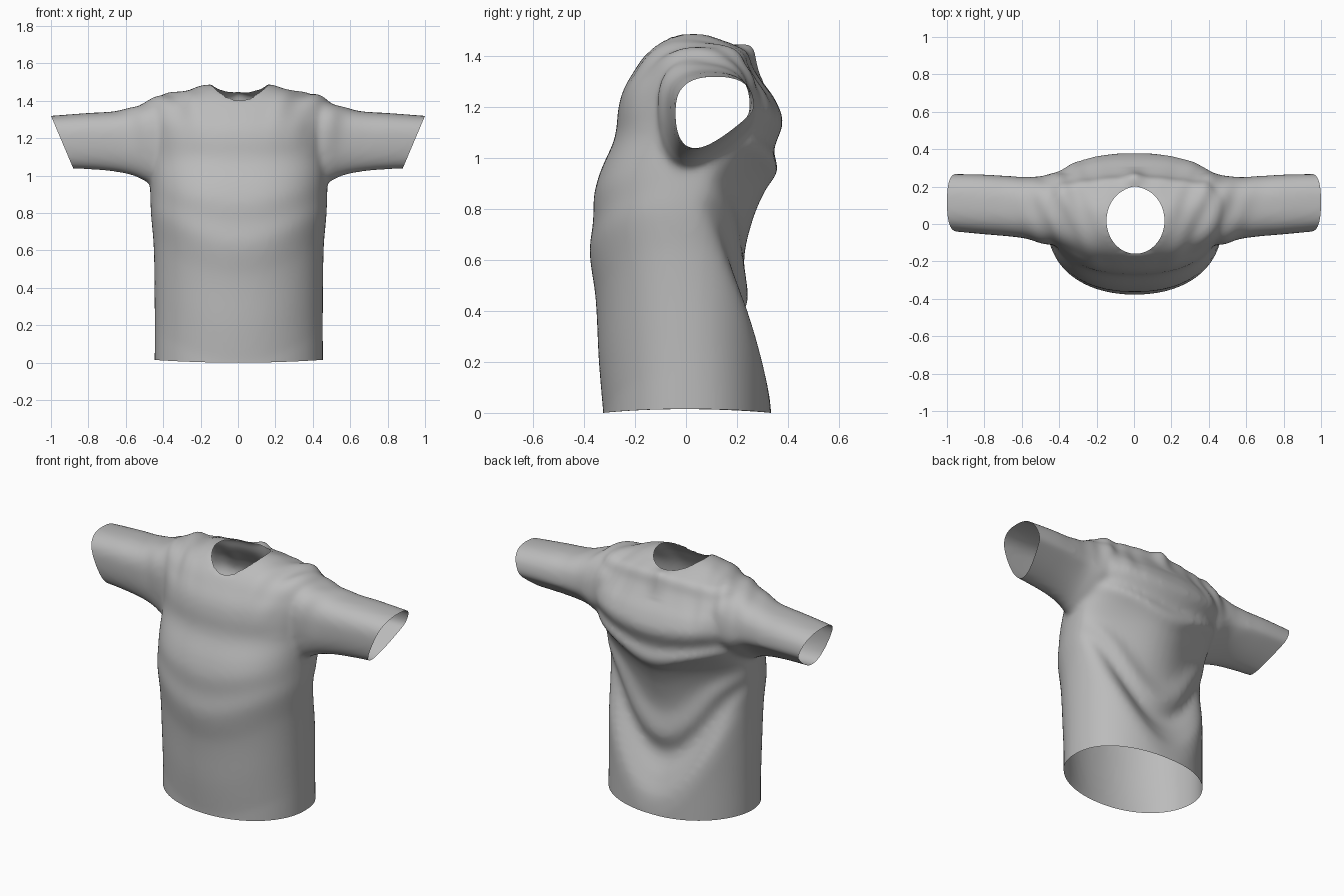
import bpy, bmesh, math
from mathutils import Vector

cube = bpy.data.objects.get("Cube")
if cube:
    bpy.data.objects.remove(cube, do_unlink=True)


def lookup(table, t, col=1):
    """Smooth interpolation down one column of a table keyed by column 0."""
    t = min(max(t, table[0][0]), table[-1][0])
    last = len(table) - 1
    i = next(k for k in range(last) if t <= table[k + 1][0])
    a, b = table[i], table[i + 1]
    before, after = table[max(i - 1, 0)], table[min(i + 2, last)]
    span = b[0] - a[0]
    ma = (b[col] - before[col]) / (b[0] - before[0]) * span
    mb = (after[col] - a[col]) / (after[0] - a[0]) * span
    f = (t - a[0]) / span
    rise = f * f * (3 - 2 * f)
    return a[col] + (b[col] - a[col]) * rise + ma * f * (1 - f) ** 2 - mb * f * f * (1 - f)


def power(v, e):
    return math.copysign(abs(v) ** e, v)


def loft(bm, rings):
    """Closed tube through a list of rings of points."""
    loops = [[bm.verts.new(p) for p in ring] for ring in rings]
    n = len(loops[0])
    for a, b in zip(loops, loops[1:]):
        for i in range(n):
            j = (i + 1) % n
            bm.faces.new((a[i], a[j], b[j], b[i]))
    bm.faces.new(loops[0][::-1])
    bm.faces.new(loops[-1])


# Torso: height, half width, side seam y, roundness of the section
TORSO = [
    (0.0, 0.45, 0.0, 0.94), (0.3, 0.45, 0.0, 0.94), (0.62, 0.455, 0.0, 0.91), (0.8, 0.47, 0.02, 0.88),
    (0.95, 0.475, 0.06, 0.87), (1.22, 0.485, 0.09, 0.85), (1.32, 0.495, 0.1, 0.85), (1.38, 0.48, 0.1, 0.85),
    (1.42, 0.43, 0.09, 0.87), (1.455, 0.31, 0.07, 0.9), (1.485, 0.18, 0.04, 0.95),
]
# Front: height, y
FRONT = [
    (0.0, -0.325), (0.2, -0.342), (0.45, -0.355), (0.63, -0.378), (0.75, -0.365), (0.86, -0.36),
    (0.95, -0.335), (1.08, -0.28), (1.2, -0.265), (1.27, -0.245), (1.34, -0.205), (1.4, -0.165),
    (1.45, -0.115), (1.485, -0.07),
]
# Draped back: height, y
BACK = [
    (0.0, 0.335), (0.1, 0.32), (0.2, 0.275), (0.33, 0.215), (0.45, 0.243), (0.6, 0.228),
    (0.75, 0.26), (0.87, 0.31), (0.95, 0.36), (1.03, 0.345), (1.14, 0.38),
    (1.23, 0.35), (1.3, 0.3), (1.36, 0.262), (1.42, 0.24), (1.45, 0.18), (1.485, 0.1),
]
# How steeply the folds hang towards the middle
SAG = [(0.0, 2.3), (0.5, 2.3), (0.73, 2.2), (0.87, 1.6), (1.0, 0.75), (1.15, 0.25), (1.33, 0.0), (1.5, 0.0)]
# Slacker section on the right of the back, tighter across the shoulders
SLACK_RIGHT = [(0.0, 0.12), (0.5, 0.14), (0.8, 0.2), (0.97, 0.05), (1.1, -0.05), (1.5, -0.05)]
SLACK_LEFT = [(0.0, -0.06), (0.4, -0.02), (0.8, 0.08), (0.97, 0.0), (1.1, -0.05), (1.5, -0.05)]
# Sleeve: x, front y, back y, bottom z, top z
SLEEVE = [
    (0.3, -0.1, 0.28, 1.0, 1.39), (0.45, -0.11, 0.268, 0.975, 1.4), (0.55, -0.085, 0.252, 1.02, 1.375),
    (0.65, -0.068, 0.255, 1.045, 1.345), (0.8, -0.055, 0.265, 1.06, 1.335), (1.06, -0.03, 0.27, 1.07, 1.315),
]
SIDES = 72
ANGLES = [math.tau * i / SIDES for i in range(SIDES)]


def torso_ring(z):
    w, yc, e = (lookup(TORSO, z, c) for c in (1, 2, 3))
    sag = lookup(SAG, z)
    ring = []
    for a in ANGLES:
        x = w * power(math.cos(a), e)
        s = math.sin(a)
        drop = sag * (math.hypot(x, 0.32) - 0.32)
        if s > 0:
            edge = lookup(BACK, z - drop)
            bulge = e + lookup(SLACK_LEFT if x > 0 else SLACK_RIGHT, z)
        else:
            edge = lookup(FRONT, z - 0.3 * drop)
            bulge = e
        ring.append((x + 0.004, yc + (edge - yc) * abs(s) ** bulge, z))
    return ring


def sleeve_ring(x, side):
    y0, y1, z0, z1 = (lookup(SLEEVE, x, c) for c in (1, 2, 3, 4))
    ring = []
    for a in ANGLES:
        e = 0.78 if math.sin(a) > 0 else 0.9
        c, s = power(math.cos(a), e), power(math.sin(a), e)
        z = (z0 + z1) / 2 + s * (z1 - z0) / 2
        if s < 0:
            z -= s * c * 0.09
        ring.append((side * x, (y0 + y1) / 2 + c * (y1 - y0) / 2, z))
    return ring


# Solid body and sleeves, fused into one skin
bm = bmesh.new()
loft(bm, [torso_ring(-0.115 + 0.02 * i) for i in range(81)])
for side in (1, -1):
    loft(bm, [sleeve_ring(0.3 + 0.04 * i, side) for i in range(20)])
bmesh.ops.recalc_face_normals(bm, faces=bm.faces)
mesh = bpy.data.meshes.new("shirt")
bm.to_mesh(mesh)
bm.free()
shirt = bpy.data.objects.new("shirt", mesh)
bpy.context.collection.objects.link(shirt)
remesh = shirt.modifiers.new("fuse", 'REMESH')
remesh.mode = 'VOXEL'
remesh.voxel_size = 0.015
relax = shirt.modifiers.new("relax", 'SMOOTH')
relax.factor = 0.5
relax.iterations = 9
graph = bpy.context.evaluated_depsgraph_get()
skin = bpy.data.meshes.new_from_object(shirt.evaluated_get(graph))
shirt.modifiers.clear()
shirt.data = skin
bm = bmesh.new()
bm.from_mesh(skin)
bm.normal_update()

# Cloth folds around the shoulders and armpits
moves = []
for v in bm.verts:
    x, y, z = v.co
    ax = abs(x)
    high = min(1, max(0, (z - 1.12) / 0.2))
    near = math.exp(-((ax - 0.4) / 0.17) ** 2)
    fold = math.sin(21 * (ax - 0.345) + 6 * (y - 0.1))
    fine = math.sin(47 * ax - 22 * y + (0.8 if x > 0 else 0))
    moves.append(v.normal * high * near * (0.01 * fold + 0.005 * fine))
for v, move in zip(bm.verts, moves):
    v.co += move


def cut(faces, point, normal):
    """Trim the given faces on the normal's side, leaving an open rim."""
    geom = set(faces)
    for f in faces:
        geom.update(f.verts, f.edges)
    bmesh.ops.bisect_plane(bm, geom=list(geom), dist=1e-5, plane_co=point, plane_no=normal, clear_outer=True)


# Open hem and cuffs
cut(bm.faces[:], Vector((0, 0, 0)), Vector((0, 0, -1)))
for side in (1, -1):
    arm = [f for f in bm.faces if f.calc_center_median().x * side > 0.7]
    cut(arm, Vector((side, 0, 1.32)), Vector((side * 0.92, 0, -0.39)))
for v in bm.verts:
    if v.co.z < 0.15:
        v.co.z += 0.015 * (v.co.x / 0.45) ** 2 * (1 - v.co.z / 0.15)

# Open neck, with its rim drawn onto an oval and evened out
NX, NY, CX, CY = 0.155, 0.177, 0.008, 0.018


def oval(p):
    return math.hypot((p.x - CX) / NX, (p.y - CY) / NY)


inside = [f for f in bm.faces if f.calc_center_median().z > 1.3 and oval(f.calc_center_median()) < 1]
bmesh.ops.delete(bm, geom=inside, context='FACES')
collar = [v for v in bm.verts if v.co.z > 1.3 and oval(v.co) < 1.3]
for step in range(5):
    bmesh.ops.smooth_vert(bm, verts=collar, factor=0.4, use_axis_x=True, use_axis_y=True, use_axis_z=True)
    for v in collar:
        if v.is_boundary:
            r = oval(v.co)
            v.co.x = CX + (v.co.x - CX) / r
            v.co.y = CY + (v.co.y - CY) / r

# Pinched collar tip at the back of the neck
for v in bm.verts:
    if v.co.z > 1.3:
        g = math.exp(-(v.co.x / 0.05) ** 2 - ((v.co.y - 0.24) / 0.04) ** 2)
        v.co.z += 0.02 * g
        v.co.y += 0.02 * g
bm.to_mesh(skin)
bm.free()

# Plain grey cloth
cloth = bpy.data.materials.new("grey cloth")
cloth.use_nodes = True
grey = (0.5, 0.5, 0.5, 1)
cloth.diffuse_color = grey
cloth.node_tree.nodes["Principled BSDF"].inputs["Base Color"].default_value = grey
skin.materials.clear()
skin.materials.append(cloth)
skin.polygons.foreach_set("material_index", [0] * len(skin.polygons))
skin.polygons.foreach_set("use_smooth", [True] * len(skin.polygons))
skin.update()
